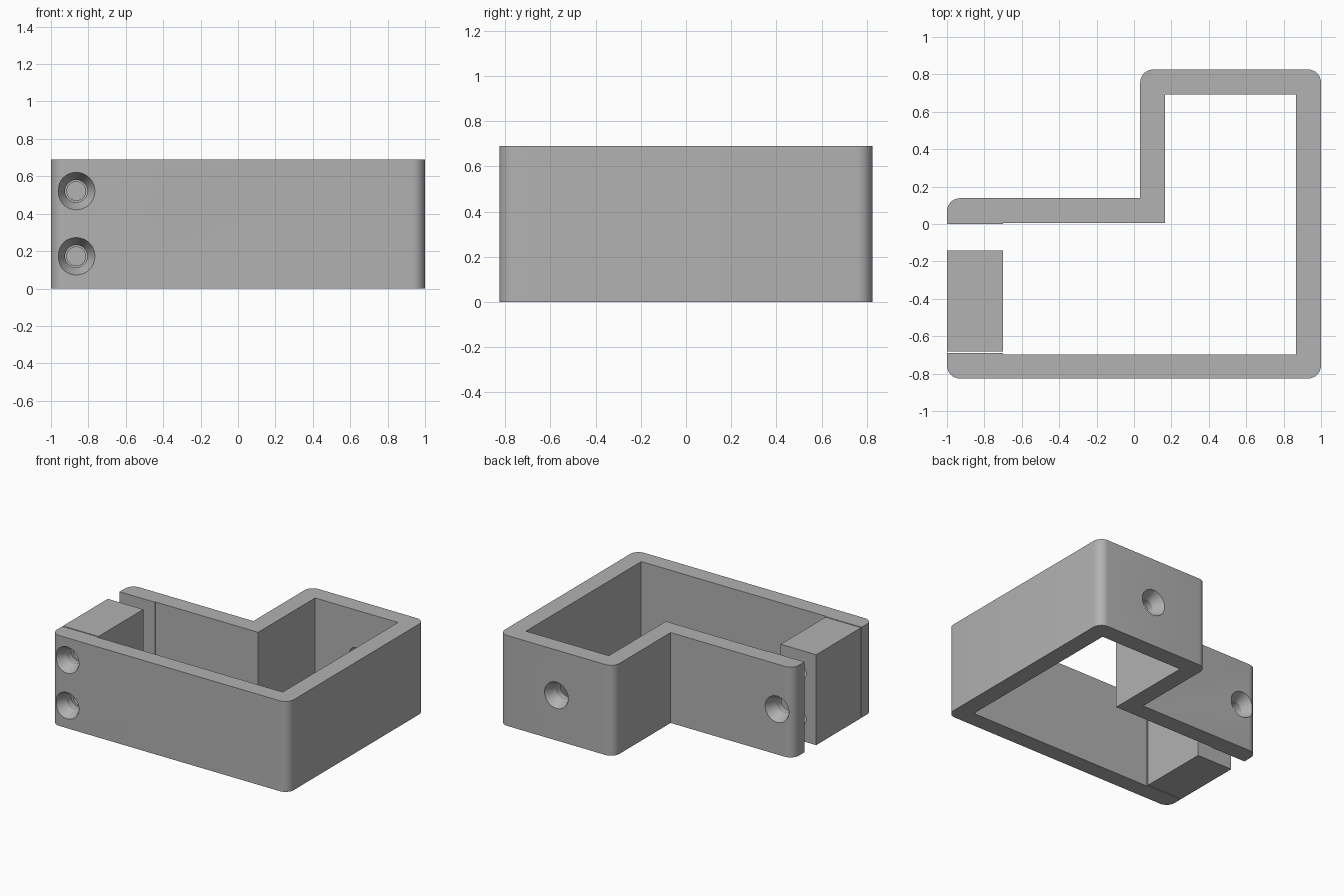
import bpy, bmesh
from math import sin, cos, pi, radians
from mathutils import Vector

if "Cube" in bpy.data.objects:
    bpy.data.objects.remove(bpy.data.objects["Cube"])

HEIGHT = 0.69
FILLET = 0.07
SCREW_X = -0.865

grey = bpy.data.materials.new("plain grey")
grey.use_nodes = True
colour = (0.445, 0.445, 0.445, 1)
grey.diffuse_color = colour
grey.node_tree.nodes["Principled BSDF"].inputs["Base Color"].default_value = colour


def finish(name, bm):
    bmesh.ops.recalc_face_normals(bm, faces=bm.faces[:])
    mesh = bpy.data.meshes.new(name)
    bm.to_mesh(mesh)
    bm.free()
    mesh.materials.append(grey)
    obj = bpy.data.objects.new(name, mesh)
    bpy.context.collection.objects.link(obj)
    return obj


def rounded(points, radius, steps=8):
    """Replace the corners flagged True with quarter arcs."""
    out = []
    for i, (x, y, is_round) in enumerate(points):
        p = Vector((x, y))
        if not is_round:
            out.append(p)
            continue
        a = (Vector(points[i - 1][:2]) - p).normalized() * radius
        b = (Vector(points[(i + 1) % len(points)][:2]) - p).normalized() * radius
        for k in range(steps + 1):
            t = k / steps * pi / 2
            out.append(p + a * (1 - sin(t)) + b * (1 - cos(t)))
    return out


def prism(name, outline):
    bm = bmesh.new()
    face = bm.faces.new([bm.verts.new((p.x, p.y, 0)) for p in outline])
    top = bmesh.ops.extrude_face_region(bm, geom=[face])["geom"]
    verts = [g for g in top if isinstance(g, bmesh.types.BMVert)]
    bmesh.ops.translate(bm, vec=(0, 0, HEIGHT), verts=verts)
    return finish(name, bm)


def drill(target, x, z, profile, sides=40):
    """Cut a round hole along y; profile lists (y, radius)."""
    bm = bmesh.new()
    rings = [[bm.verts.new((x + r * cos(2 * pi * k / sides), y,
                            z + r * sin(2 * pi * k / sides)))
              for k in range(sides)] for y, r in profile]
    for a, b in zip(rings, rings[1:]):
        for k in range(sides):
            n = (k + 1) % sides
            bm.faces.new((a[k], a[n], b[n], b[k]))
    bm.faces.new(rings[0])
    bm.faces.new(rings[-1])
    cutter = finish("hole_cutter", bm)
    cutter.hide_render = True
    mod = target.modifiers.new("hole", "BOOLEAN")
    mod.operation = "DIFFERENCE"
    mod.solver = "EXACT"
    mod.object = cutter
    bpy.context.view_layer.objects.active = target
    bpy.ops.object.modifier_apply(modifier=mod.name)
    bpy.data.objects.remove(cutter)


def countersink(face_y, inward):
    """Screw hole profile entering at face_y and passing through one wall."""
    return [(face_y - inward * 0.02, 0.11), (face_y + inward * 0.08, 0.06),
            (face_y + inward * 0.16, 0.06)]


# Bracket wall, with thin raised pads at the two free ends
bracket = prism("bracket_wall", rounded([
    (-1, -0.826, True), (1, -0.826, True), (1, 0.826, True),
    (0.033, 0.826, True), (0.033, 0.138, False), (-1, 0.138, True),
    (-1, 0, False), (-0.7, 0, False), (-0.7, 0.006, False),
    (0.166, 0.006, False), (0.166, 0.693, False), (0.866, 0.693, False),
    (0.866, -0.697, False), (-0.7, -0.697, False),
    (-0.7, -0.691, False), (-1, -0.691, False)], FILLET))

# Loose spacer block between the ends
block = prism("spacer_block", [Vector(p) for p in (
    (-1, -0.683), (-0.7, -0.683), (-0.7, -0.142), (-1, -0.142))])

# Paired front screws, with pilot holes through the block
for z in (HEIGHT * 0.25, HEIGHT * 0.755):
    drill(bracket, SCREW_X, z, countersink(-0.826, 1))
    drill(block, SCREW_X, z, [(-0.75, 0.05), (-0.1, 0.05)])

# Single screws in the back arm and the back wall
drill(bracket, SCREW_X, HEIGHT / 2, countersink(0.138, -1))
drill(bracket, 0.516, HEIGHT / 2, countersink(0.826, -1))

# Smooth fillets and holes, keep edges sharp
for obj in (bracket, block):
    bpy.ops.object.select_all(action="DESELECT")
    obj.select_set(True)
    bpy.context.view_layer.objects.active = obj
    bpy.ops.object.shade_smooth_by_angle(angle=radians(20))
